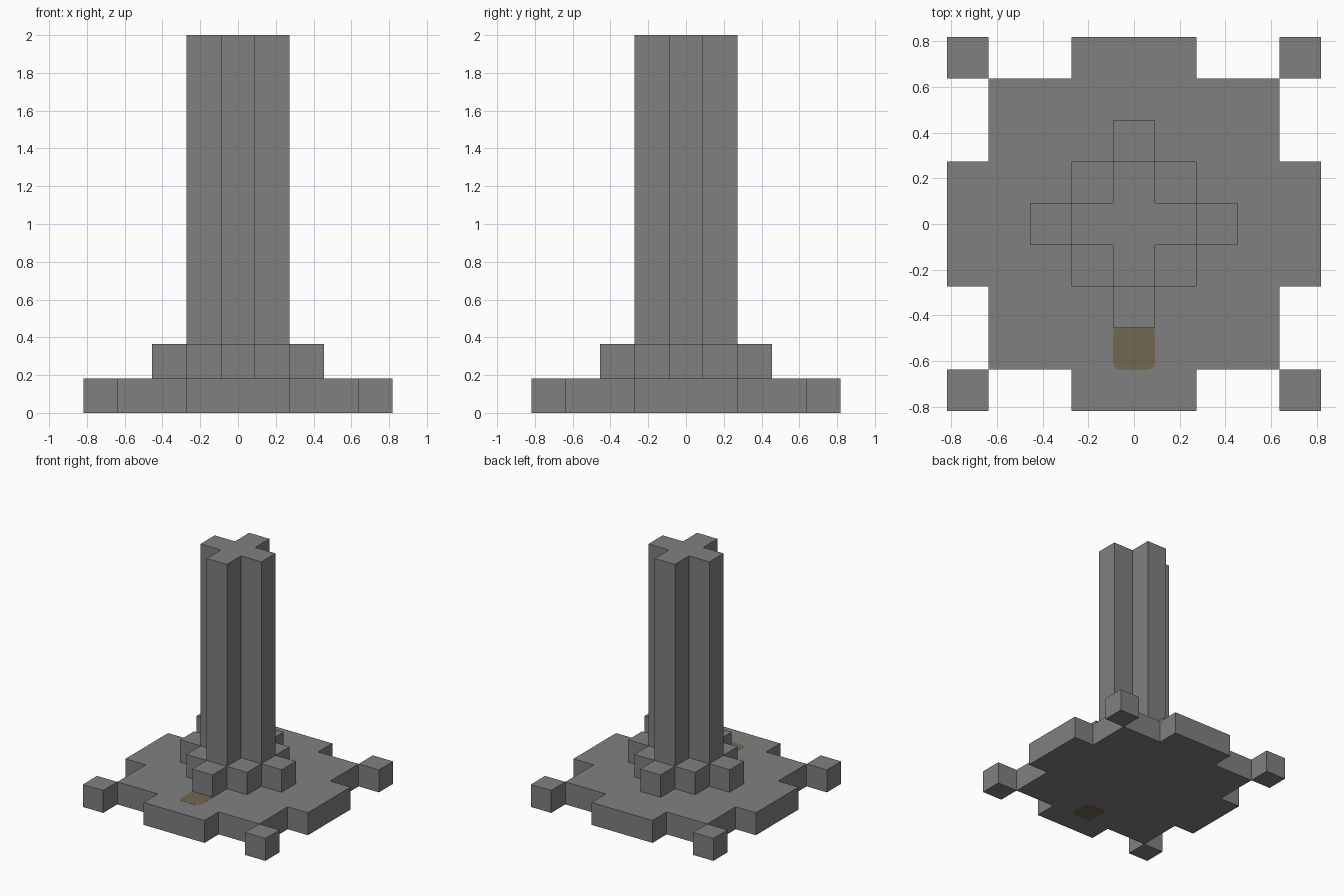
import bpy
import bmesh
import math
from mathutils import Matrix, Vector

U = 2 / 11  # block size: the tower is eleven blocks tall

cube = bpy.data.objects.get("Cube")
if cube:
    bpy.data.objects.remove(cube, do_unlink=True)


def make_material(name, rgb):
    mat = bpy.data.materials.new(name)
    mat.use_nodes = True
    mat.diffuse_color = (*rgb, 1)
    mat.node_tree.nodes["Principled BSDF"].inputs["Base Color"].default_value = (*rgb, 1)
    return mat


def prism(name, outline, bottom, top, mat):
    """Extrude a flat outline from bottom to top."""
    bm = bmesh.new()
    face = bm.faces.new([bm.verts.new((x, y, bottom)) for x, y in outline])
    side = bmesh.ops.extrude_face_region(bm, geom=[face])["geom"]
    raised = [v for v in side if isinstance(v, bmesh.types.BMVert)]
    bmesh.ops.translate(bm, verts=raised, vec=(0, 0, top - bottom))
    bmesh.ops.recalc_face_normals(bm, faces=bm.faces)
    mesh = bpy.data.meshes.new(name)
    bm.to_mesh(mesh)
    bm.free()
    mesh.materials.append(mat)
    obj = bpy.data.objects.new(name, mesh)
    bpy.context.collection.objects.link(obj)
    return obj


def four_way(quarter):
    """Repeat a quarter outline, given in blocks, around the centre."""
    return [Matrix.Rotation(i * math.pi / 2, 2) @ Vector(p) * U
            for i in range(4) for p in quarter]


def rounded_rect(x0, x1, y0, y1, r, steps=4):
    centres = [(x1 - r, y1 - r), (x0 + r, y1 - r), (x0 + r, y0 + r), (x1 - r, y0 + r)]
    return [(cx + r * math.cos(a), cy + r * math.sin(a))
            for i, (cx, cy) in enumerate(centres)
            for a in [(i + s / steps) * math.pi / 2 for s in range(steps + 1)]]


stone = make_material("grey stone", (0.216, 0.216, 0.216))
brown = make_material("dull brown", (0.171, 0.136, 0.084))

# Stepped base, plinth and cross-shaped column
prism("base", four_way([(4.5, -1.5), (4.5, 1.5), (3.5, 1.5), (3.5, 3.5), (1.5, 3.5)]),
      0, U, stone)
prism("plinth", four_way([(2.5, -.5), (2.5, .5), (1.5, .5), (1.5, 1.5), (.5, 1.5)]),
      U, 2 * U, stone)
prism("column", four_way([(1.5, -.5), (1.5, .5), (.5, .5)]), 2 * U, 11 * U, stone)

# Corner blocks, touching the base at its corners
for side, sx in (("left", 1), ("right", -1)):
    for end, sy in (("front", -1), ("back", 1)):
        block = [((sx * 4 + dx) * U, (sy * 4 + dy) * U)
                 for dx, dy in ((-.5, -.5), (.5, -.5), (.5, .5), (-.5, .5))]
        prism(f"{end}_{side}_corner_block", block, 0, U, stone)

# Brown patch in front of the plinth, showing above and below the base
patch = rounded_rect(-U / 2, U / 2, -3.5 * U, -0.44, 0.03)
prism("top_patch", patch, U - 0.002, U + 0.001, brown)
prism("bottom_patch", patch, -0.001, 0.002, brown)
